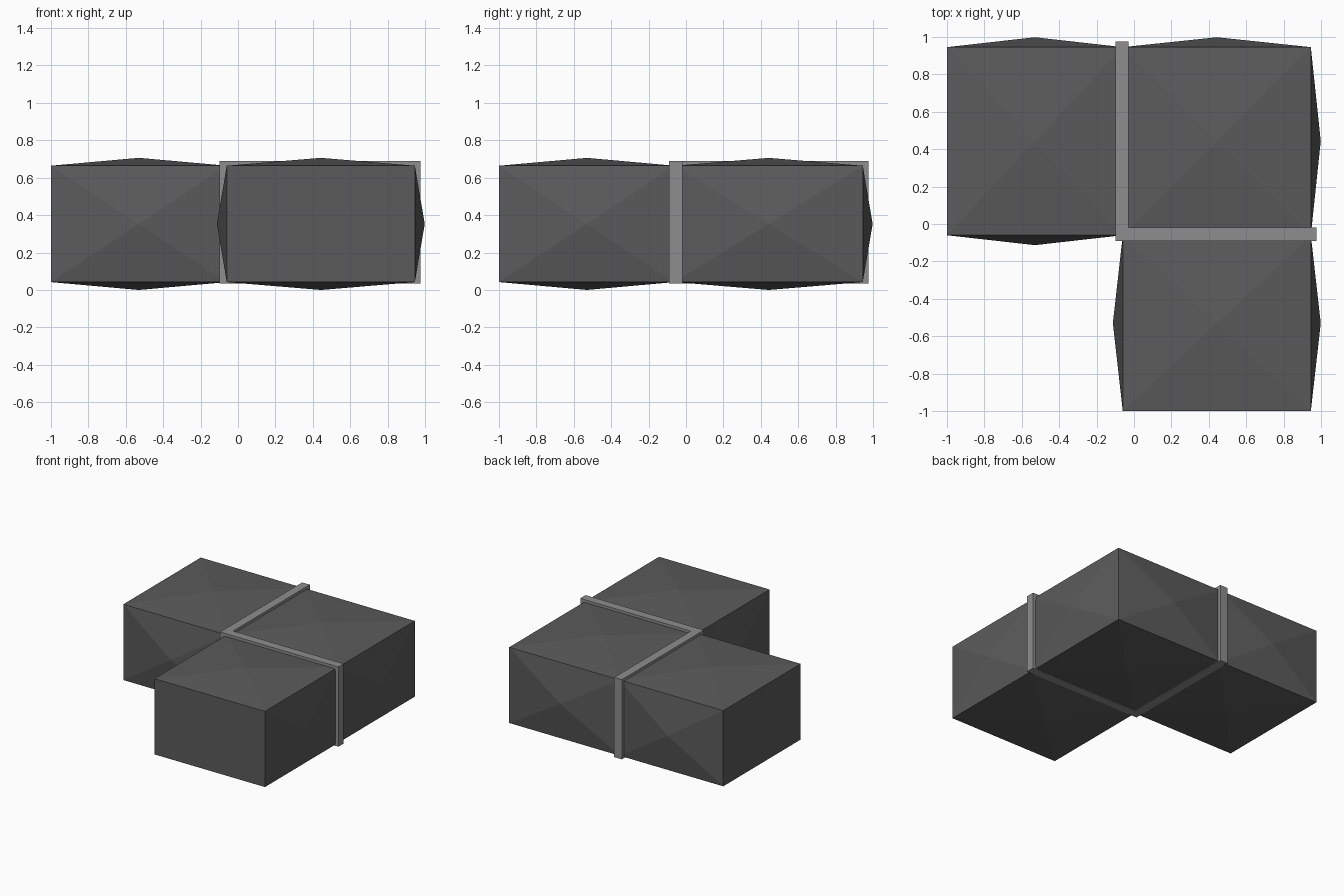
import bpy, bmesh
from mathutils import Vector

if "Cube" in bpy.data.objects:
    bpy.data.objects.remove(bpy.data.objects["Cube"])


def material(name, c):
    m = bpy.data.materials.new(name)
    m.diffuse_color = (c, c, c, 1)
    m.use_nodes = True
    m.node_tree.nodes["Principled BSDF"].inputs["Base Color"].default_value = m.diffuse_color
    return m


dark = material("dark grey", 0.105)
light = material("light grey", 0.27)


def finish(bm, name, mat):
    bmesh.ops.recalc_face_normals(bm, faces=bm.faces)
    me = bpy.data.meshes.new(name)
    bm.to_mesh(me)
    bm.free()
    me.materials.append(mat)
    bpy.context.collection.objects.link(bpy.data.objects.new(name, me))


def box(lo, hi):
    lo, hi = Vector(lo), Vector(hi)
    bm = bmesh.new()
    bmesh.ops.create_cube(bm, size=1)
    for v in bm.verts:
        v.co = (lo + hi) / 2 + v.co * (hi - lo)
    bm.normal_update()
    return bm


def cushion(name, x, y, bulging):
    """Box whose chosen sides (axis, sign) rise to a shallow pyramid."""
    bm = box((x[0], y[0], 0.045), (x[1], y[1], 0.667))
    for f in list(bm.faces):
        n = f.normal.copy()
        axis = max(range(3), key=lambda i: abs(n[i]))
        if (axis, 1 if n[axis] > 0 else -1) in bulging:
            height = 0.042 if axis == 2 else 0.053
            tip = f.calc_center_median() + n * height
            v = bmesh.ops.poke(bm, faces=[f])["verts"][0]
            v.co = tip
    finish(bm, name, dark)


TOP, BOTTOM = (2, 1), (2, -1)
near, far = (-1.0, -0.06), (-0.06, 0.945)

# Three cushions set in an L
cushion("corner_block", far, far, {TOP, BOTTOM, (0, 1), (1, 1)})
cushion("left_block", near, far, {TOP, BOTTOM, (1, 1), (1, -1)})
cushion("front_block", far, near, {TOP, BOTTOM, (0, 1), (0, -1)})

# L-shaped divider panel between the cushions
a, b, c = -0.1, -0.03, 0.975
bm = bmesh.new()
outline = [(a, a + .01), (c, a + .01), (c, b + .01), (b, b + .01), (b, c), (a, c)]
face = bm.faces.new([bm.verts.new((x, y, 0.037)) for x, y in outline])
ext = bmesh.ops.extrude_face_region(bm, geom=[face])["geom"]
bmesh.ops.translate(bm, vec=(0, 0, 0.655), verts=[v for v in ext if isinstance(v, bmesh.types.BMVert)])
# Keep a closed solid with exactly one bottom face
if not face.is_valid:
    bmesh.ops.holes_fill(bm, edges=bm.edges)
finish(bm, "divider_panel", light)

# Settle everything on the ground
low = min(v.co.z for o in bpy.data.objects for v in o.data.vertices)
for o in bpy.data.objects:
    for v in o.data.vertices:
        v.co.z -= low
